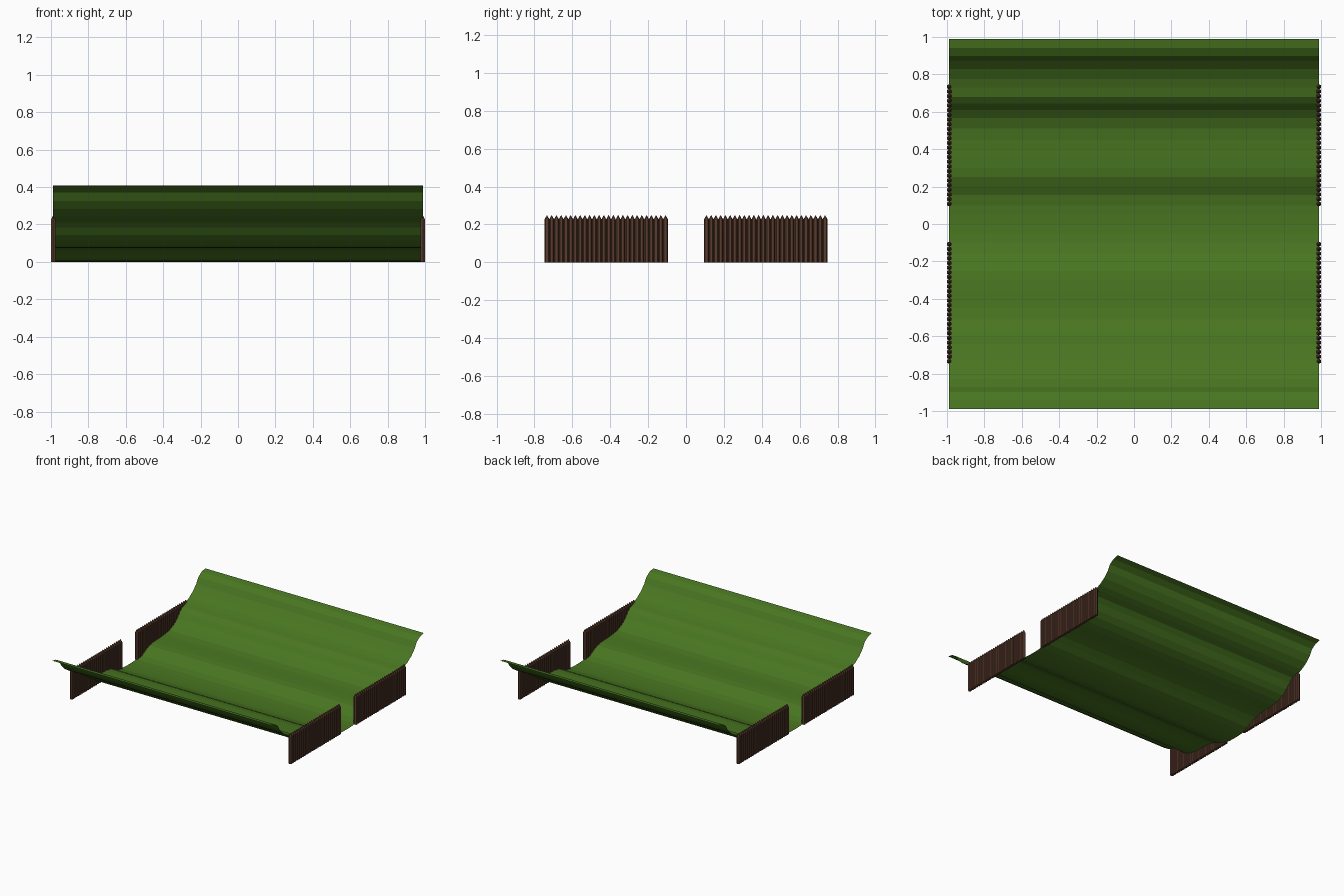
import bpy, bmesh, math

if "Cube" in bpy.data.objects:
    bpy.data.objects.remove(bpy.data.objects["Cube"])


def material(name, rgb):
    m = bpy.data.materials.new(name)
    m.diffuse_color = (*rgb, 1)
    m.use_nodes = True
    m.node_tree.nodes["Principled BSDF"].inputs["Base Color"].default_value = m.diffuse_color
    return m


grass = material("grass green", (0.066, 0.180, 0.015))
wood = material("dark wood", (0.105, 0.046, 0.027))


def add_object(name, bm, mat):
    me = bpy.data.meshes.new(name)
    bm.to_mesh(me)
    bm.free()
    me.materials.append(mat)
    ob = bpy.data.objects.new(name, me)
    bpy.context.collection.objects.link(ob)
    return ob


# Valley sheet: half profile (y, z), mirrored front to back, swept along x
EDGE = 0.988
half = [(0, 0), (0.05, 0.001), (0.10, 0.005), (0.155, 0.017), (0.20, 0.040),
        (0.25, 0.062), (0.30, 0.070), (0.355, 0.074), (0.40, 0.075),
        (0.45, 0.078), (0.51, 0.088), (0.567, 0.112), (0.61, 0.145),
        (0.645, 0.185), (0.68, 0.214), (0.73, 0.228), (0.775, 0.246),
        (0.83, 0.282), (0.872, 0.326), (0.898, 0.37), (0.94, 0.398),
        (EDGE, 0.408)]
profile = [(-y, z) for y, z in reversed(half[1:])] + half
bm = bmesh.new()
rows = [[bm.verts.new((x, y, z)) for x in (-EDGE, EDGE)] for y, z in profile]
for a, b in zip(rows, rows[1:]):
    bm.faces.new((a[0], a[1], b[1], b[0]))
add_object("valley_ground", bm, grass)


# Palisade: a row of pointed six-sided stakes, a flat side facing outwards
R, SHOULDER, TIP, COUNT, SIDES = 0.0139, 0.225, 0.25, 26, 6


def add_stake(bm, x, y):
    def ring(z):
        angles = [2 * math.pi * (i + 0.5) / SIDES for i in range(SIDES)]
        return [bm.verts.new((x + R * math.cos(a), y + R * math.sin(a), z))
                for a in angles]
    low, high = ring(0), ring(SHOULDER)
    tip = bm.verts.new((x, y, TIP))
    bm.faces.new(low[::-1])
    for i in range(SIDES):
        j = (i + 1) % SIDES
        bm.faces.new((low[i], low[j], high[j], high[i]))
        bm.faces.new((high[i], high[j], tip))


# Four palisades, leaving a gateway in the middle of each side
for sx, side in ((-1, "left"), (1, "right")):
    for sy, end in ((-1, "front"), (1, "back")):
        bm = bmesh.new()
        for i in range(COUNT):
            y = 0.108 + i * (0.734 - 0.108) / (COUNT - 1)
            add_stake(bm, sx * EDGE, sy * y)
        add_object(f"palisade_{end}_{side}", bm, wood)
